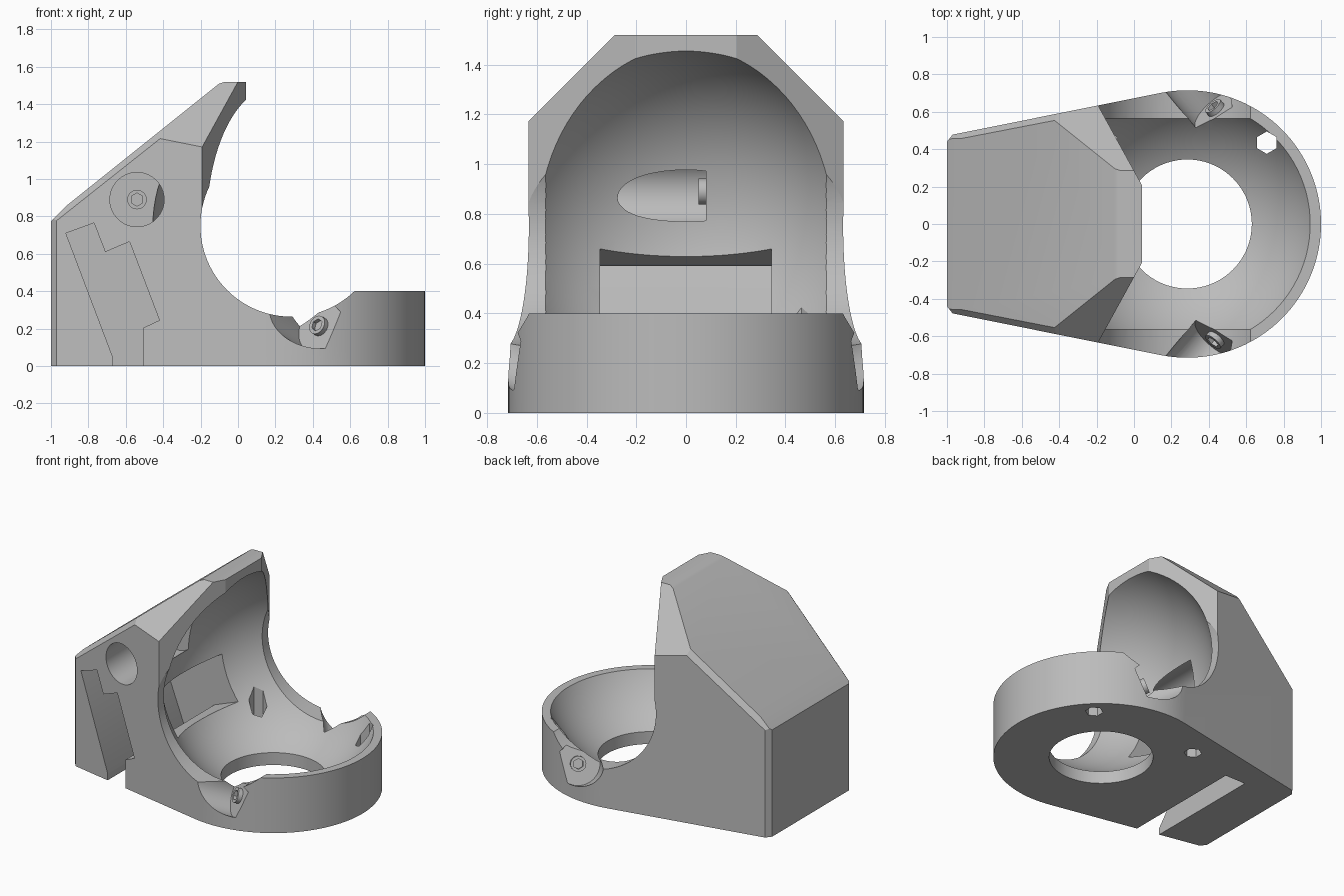
import bpy, bmesh, math
from mathutils import Vector, Matrix

if "Cube" in bpy.data.objects:
    bpy.data.objects.remove(bpy.data.objects["Cube"])

grey = bpy.data.materials.new("light_grey")
grey.diffuse_color = (0.5, 0.5, 0.5, 1)
grey.use_nodes = True
grey.node_tree.nodes["Principled BSDF"].inputs["Base Color"].default_value = grey.diffuse_color

BALL = Vector((0.285, 0, 0.75))   # centre of the ball socket
R_BALL, R_OUT = 0.745, 0.715


def to_object(name, bm):
    bmesh.ops.recalc_face_normals(bm, faces=bm.faces[:])
    me = bpy.data.meshes.new(name)
    bm.to_mesh(me)
    bm.free()
    me.materials.append(grey)
    ob = bpy.data.objects.new(name, me)
    bpy.context.collection.objects.link(ob)
    return ob


def prism(name, pts, axis, lo, hi):
    """Extrude a 2D outline along z (outline in xy) or y (outline in xz)."""
    bm = bmesh.new()
    put = (lambda p, h: (p[0], p[1], h)) if axis == 'z' else (lambda p, h: (p[0], h, p[1]))
    a = [bm.verts.new(put(p, lo)) for p in pts]
    b = [bm.verts.new(put(p, hi)) for p in pts]
    bm.faces.new(a)
    bm.faces.new(b[::-1])
    n = len(pts)
    for i in range(n):
        bm.faces.new((a[i], b[i], b[(i + 1) % n], a[(i + 1) % n]))
    return to_object(name, bm)


def rod(name, start, direction, length, r, sides=64):
    """Cylinder that starts at a point and runs along a direction."""
    d = Vector(direction).normalized()
    bm = bmesh.new()
    rot = d.to_track_quat('Z', 'Y').to_matrix().to_4x4()
    mat = Matrix.Translation(Vector(start) + d * length / 2) @ rot
    bmesh.ops.create_cone(bm, cap_ends=True, segments=sides, radius1=r,
                          radius2=r, depth=length, matrix=mat)
    return to_object(name, bm)


def carve(target, cutters):
    """Subtract every cutter, then bake the result and drop the cutters."""
    for c in cutters:
        c.hide_render = True
        m = target.modifiers.new("cut", 'BOOLEAN')
        m.operation, m.solver, m.object = 'DIFFERENCE', 'EXACT', c
    bpy.context.view_layer.update()
    dg = bpy.context.evaluated_depsgraph_get()
    me = bpy.data.meshes.new_from_object(target.evaluated_get(dg))
    target.modifiers.clear()
    target.data = me
    for c in cutters:
        bpy.data.objects.remove(c)


def smooth(ob):
    bpy.ops.object.select_all(action='DESELECT')
    ob.select_set(True)
    bpy.context.view_layer.objects.active = ob
    bpy.ops.object.shade_smooth_by_angle(angle=math.radians(25))


# Outer body: tapered footprint with round nose and chamfered rear corners
a0 = math.radians(101)
foot = [(-1, -0.44), (-0.97, -0.478)]
foot += [(BALL.x + R_OUT * math.cos(a), R_OUT * math.sin(a))
         for a in (-a0 + 2 * a0 * i / 72 for i in range(73))]
foot += [(-0.97, 0.478), (-1, 0.44)]
body = prism("housing", foot, 'z', 0, 1.52)

# Sloped roof, side chamfers and narrow edge bevels
slope = Vector((-0.8, 0, 1)).normalized()
on_slope = Vector((-0.98, 0, 0.807))
planes = [(on_slope, slope), (Vector((-1, 0, 0.775)), Vector((-1, 0, 1))),
          (Vector((-0.085, 0, 1.515)), Vector((-0.35, 0, 1)))]
for s in (1, -1):
    wall = Vector((-0.19, 0.98 * s, 0)).normalized()
    planes.append((Vector((0, 0.285 * s, 1.52)), Vector((0, s, 1))))
    planes.append((Vector((-0.97, 0.448 * s, 0.815)), slope + wall))
bm = bmesh.new()
bm.from_mesh(body.data)
for co, no in planes:
    bmesh.ops.bisect_plane(bm, geom=bm.verts[:] + bm.edges[:] + bm.faces[:],
                           plane_co=co, plane_no=no, clear_outer=True)
    rim = [e for e in bm.edges if e.is_boundary]
    if rim:
        bmesh.ops.holes_fill(bm, edges=rim, sides=0)
bmesh.ops.recalc_face_normals(bm, faces=bm.faces[:])
bm.to_mesh(body.data)
bm.free()

# Ball socket
bm = bmesh.new()
bmesh.ops.create_uvsphere(bm, u_segments=96, v_segments=48, radius=R_BALL,
                          matrix=Matrix.Translation(BALL))
cutters = [to_object("socket_cutter", bm)]

# Round side openings, floor hole, and the space above the front ring
cutters.append(rod("side_opening", (BALL.x, -1, BALL.z), (0, 1, 0), 2, 0.486, 96))
cutters.append(rod("floor_hole", (BALL.x, 0, -0.1), (0, 0, 1), 0.5, 0.345, 72))
cutters.append(prism("ring_top_cut", [(0.29, -1), (1.3, -1), (1.3, 1), (0.29, 1)],
                     'z', 0.4, 2))
hood = [(-0.41, -1.03), (1.2, -1.03), (1.2, 1.03), (-0.41, 1.03),
        (0.044, 0.205), (0.044, -0.205)]
cutters.append(prism("hood_front_cut", hood, 'z', 0.76, 2))

# Stepped board slot, open on the front side and the underside
slot = [(-0.92, 0.71), (-0.77, 0.765), (-0.71, 0.61), (-0.58, 0.665), (-0.42, 0.245),
        (-0.505, 0.205), (-0.505, -0.1), (-0.67, -0.1), (-0.67, 0.05)]
cutters.append(prism("board_slot", slot, 'y', -0.9, 0.346))

# Sensor window from the slot into the socket
window = [(-0.61, 0.568), (-0.551, 0.59), (-0.25, 0.705), (-0.13, 0.39), (-0.49, 0.252)]
cutters.append(prism("sensor_window", window, 'y', -0.345, 0.344))

# Hexagonal screw holes in the floor
for x in (0.71, -0.145):
    cutters.append(rod("screw_hole", (x, 0.435, -0.1), (0, 0, 1), 0.8, 0.06, 6))

# Roller bores: one in the rear wall, two in the ring
seats = [((-0.54, 0.08, 0.89), (0, -1, 0)),
         ((0.44, 0.61, 0.21), (-0.6, 0.7, 0.35)),
         ((0.44, -0.61, 0.21), (-0.6, -0.7, 0.35))]
for p, d in seats:
    cutters.append(rod("roller_bore", p, d, 0.8, 0.145))
carve(body, cutters)
smooth(body)

# Raised post with a hex socket at the end of each bore
for p, d in seats:
    dv = Vector(d).normalized()
    post = rod("roller_post", Vector(p) - dv * 0.01, d, 0.04, 0.052, 32)
    carve(post, [rod("hex_socket", Vector(p) + dv * 0.005, d, 0.1, 0.035, 6)])
    smooth(post)
